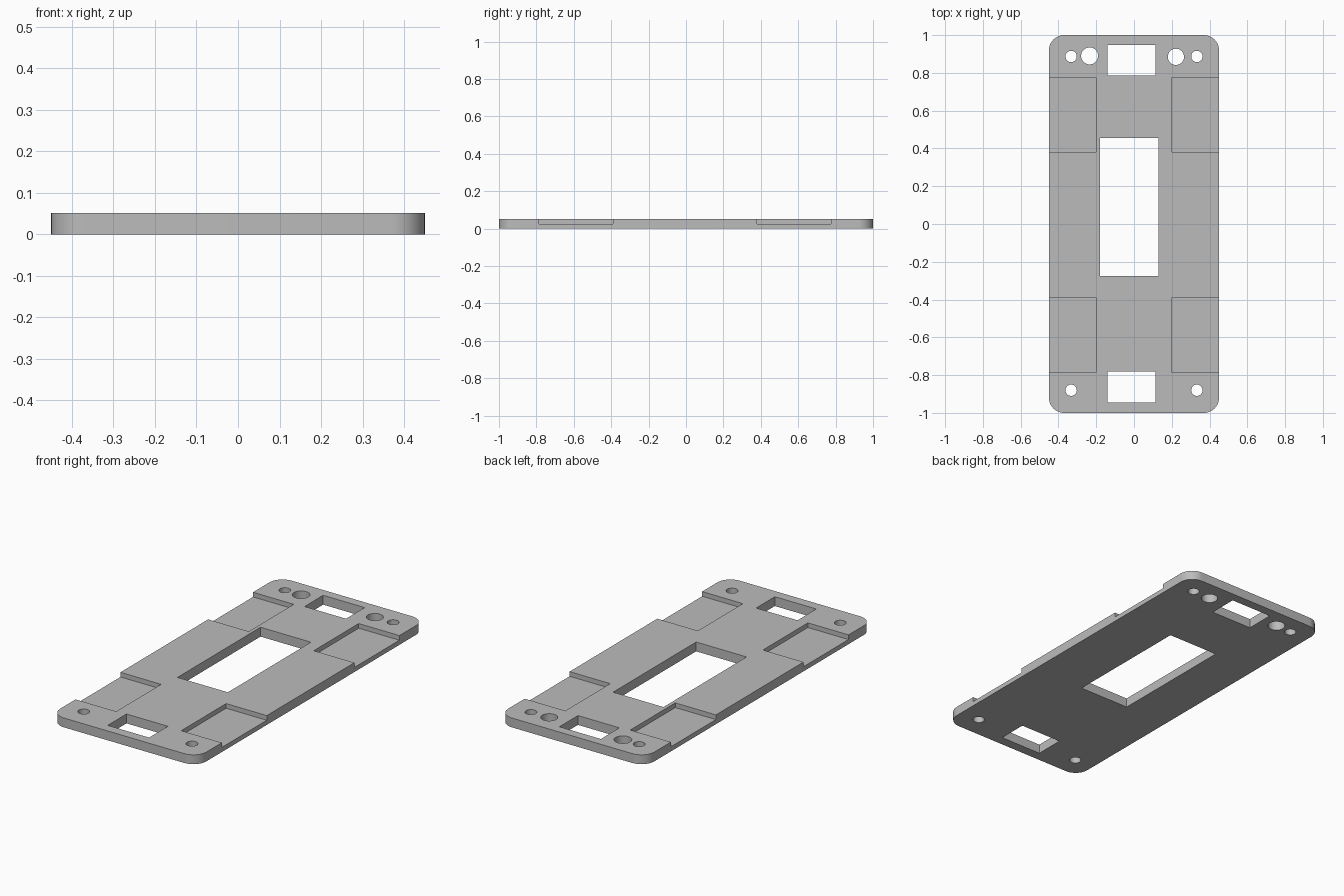
import bpy
import bmesh
import math

if "Cube" in bpy.data.objects:
    bpy.data.objects.remove(bpy.data.objects["Cube"], do_unlink=True)

THICK = 0.052
FLOOR = 0.026

grey = bpy.data.materials.new("plain_grey")
grey.use_nodes = True
colour = (0.5, 0.5, 0.5, 1)
grey.diffuse_color = colour
grey.node_tree.nodes["Principled BSDF"].inputs["Base Color"].default_value = colour


def prism(name, outline, z0, z1):
    """Extrude a closed outline from z0 to z1."""
    bm = bmesh.new()
    base = bm.faces.new([bm.verts.new((x, y, z0)) for x, y in outline])
    top = bmesh.ops.extrude_face_region(bm, geom=[base])["geom"]
    verts = [v for v in top if isinstance(v, bmesh.types.BMVert)]
    bmesh.ops.translate(bm, verts=verts, vec=(0, 0, z1 - z0))
    bmesh.ops.recalc_face_normals(bm, faces=bm.faces)
    mesh = bpy.data.meshes.new(name)
    bm.to_mesh(mesh)
    bm.free()
    obj = bpy.data.objects.new(name, mesh)
    bpy.context.collection.objects.link(obj)
    mesh.materials.append(grey)
    return obj


def arc(cx, cy, r, start, sweep, steps):
    angles = [math.radians(start + sweep * i / steps) for i in range(steps + 1)]
    return [(cx + r * math.cos(a), cy + r * math.sin(a)) for a in angles]


def rect(x0, x1, y0, y1):
    return [(x0, y0), (x1, y0), (x1, y1), (x0, y1)]


def cut(body, outline, z0=-0.1):
    """Remove a prism from the body, upwards from z0."""
    cutter = prism("cutter", outline, z0, 0.2)
    cutter.hide_render = True
    mod = body.modifiers.new("cut", "BOOLEAN")
    mod.operation = "DIFFERENCE"
    mod.solver = "EXACT"
    mod.object = cutter
    bpy.ops.object.select_all(action="DESELECT")
    bpy.context.view_layer.objects.active = body
    body.select_set(True)
    bpy.ops.object.modifier_apply(modifier=mod.name)
    bpy.data.objects.remove(cutter, do_unlink=True)


# Plate with rounded corners
R, HX, HY = 0.08, 0.45, 1.0
outline = []
for i, (sx, sy) in enumerate([(1, 1), (-1, 1), (-1, -1), (1, -1)]):
    outline += arc(sx * (HX - R), sy * (HY - R), R, 90 * i, 90, 12)
plate = prism("mounting_plate", outline, 0, THICK)

# Central window and end slots
cut(plate, rect(-0.18, 0.13, -0.275, 0.455))
cut(plate, rect(-0.14, 0.115, 0.785, 0.948))
cut(plate, rect(-0.14, 0.115, -0.945, -0.78))

# Screw holes in the corners, larger holes at the back
holes = [(-0.235, 0.89, 0.045), (0.222, 0.885, 0.043)]
for side in (-1, 1):
    holes += [(side * 0.333, 0.887, 0.03), (side * 0.333, -0.88, 0.03)]
for x, y, r in holes:
    cut(plate, arc(x, y, r, 0, 360, 32)[:-1])

# Shallow pockets open to the long sides
for side in (-1, 1):
    for y0, y1 in ((0.38, 0.775), (-0.785, -0.39)):
        x0, x1 = sorted((side * 0.2, side * 0.6))
        cut(plate, rect(x0, x1, y0, y1), FLOOR)

bpy.ops.object.shade_smooth_by_angle(angle=math.radians(30))
